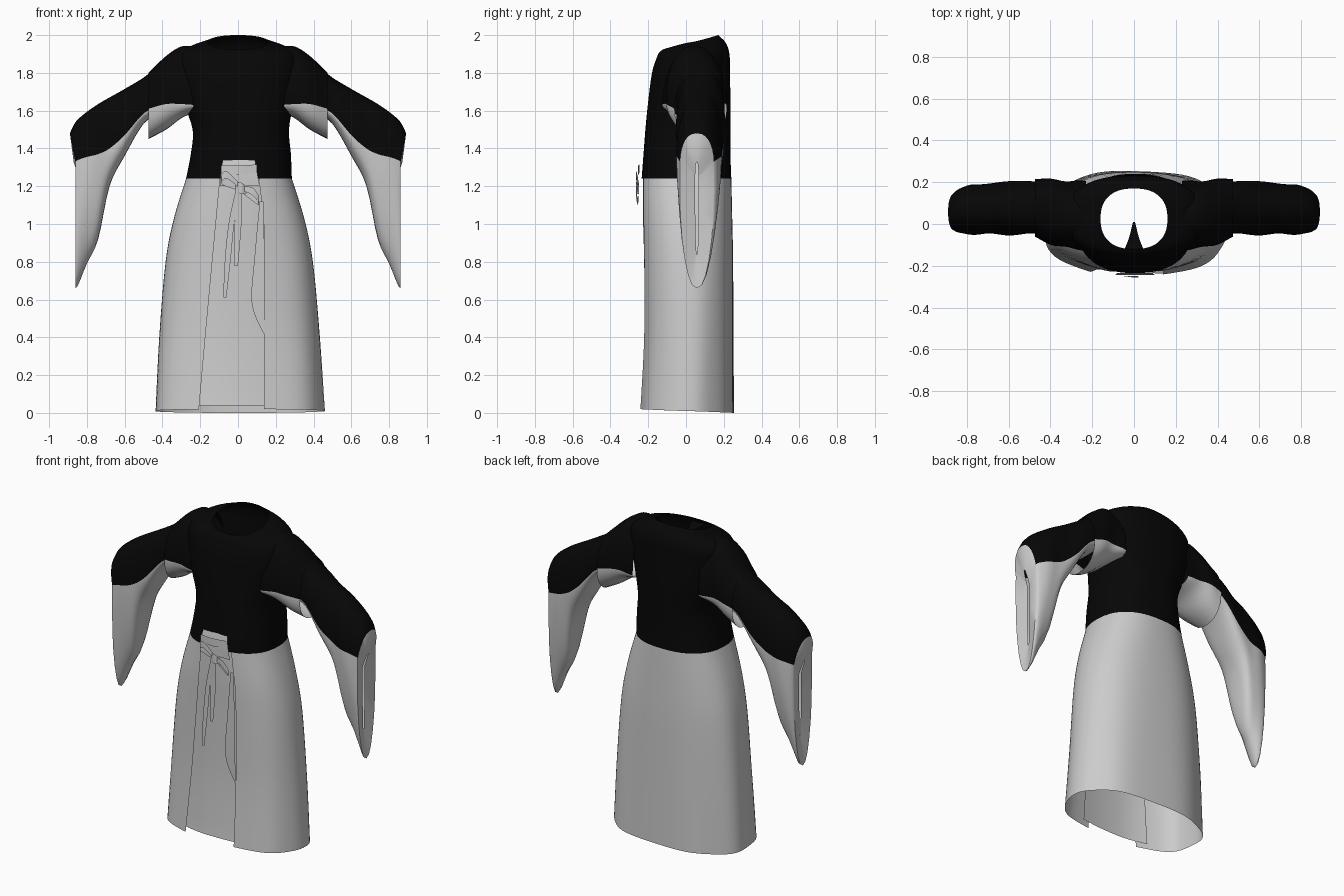
import bpy, bmesh, math
from mathutils import Vector

cube = bpy.data.objects.get("Cube")
if cube:
    bpy.data.objects.remove(cube, do_unlink=True)


def material(name, rgb):
    m = bpy.data.materials.new(name)
    m.use_nodes = True
    m.diffuse_color = (*rgb, 1)
    m.node_tree.nodes["Principled BSDF"].inputs["Base Color"].default_value = (*rgb, 1)
    return m


BLACK = material("black cloth", (0.002, 0.002, 0.002))
GREY = material("pale grey cloth", (0.6, 0.6, 0.6))


def spline(rows, steps):
    """Smooth interpolation through rows of numbers."""
    out = []
    for i in range(len(rows) - 1):
        a, b = rows[max(i - 1, 0)], rows[i]
        c, d = rows[i + 1], rows[min(i + 2, len(rows) - 1)]
        for s in range(steps):
            t = s / steps
            out.append([0.5 * (2 * q + (r - p) * t + (2 * p - 5 * q + 4 * r - u) * t * t
                               + (3 * q - p - 3 * r + u) * t ** 3)
                        for p, q, r, u in zip(a, b, c, d)])
    out.append(list(rows[-1]))
    return out


def sheet(name, grid, closed=False, is_grey=lambda i, j: True):
    """Cloth surface from a grid of points, coloured by row and column."""
    bm = bmesh.new()
    vs = [[bm.verts.new(p) for p in row] for row in grid]
    n = len(grid[0])
    for i in range(len(grid) - 1):
        for j in range(n if closed else n - 1):
            k = (j + 1) % n
            f = bm.faces.new((vs[i][j], vs[i][k], vs[i + 1][k], vs[i + 1][j]))
            f.material_index = int(is_grey(i, j))
    bmesh.ops.recalc_face_normals(bm, faces=bm.faces)
    me = bpy.data.meshes.new(name)
    bm.to_mesh(me)
    bm.free()
    me.materials.append(BLACK)
    me.materials.append(GREY)
    me.shade_smooth()
    me.set_sharp_from_angle(angle=math.radians(50))
    ob = bpy.data.objects.new(name, me)
    bpy.context.collection.objects.link(ob)
    return ob


POWER = 2.4


def body_point(row, a, inset=0.0):
    zf, zb, xl, xr, yf, yb = row
    c, s = math.cos(a), math.sin(a)
    cx, rx = (xl + xr) / 2, (xr - xl) / 2
    cy, ry = (yf + yb) / 2, (yb - yf) / 2 - inset
    fold = 1 + 0.014 * math.sin(7 * a + 1) * max(0, 1 - zf / 1.2)
    x = cx + rx * math.copysign(abs(c) ** (2 / POWER), c) * fold
    y = cy + ry * math.copysign(abs(s) ** (2 / POWER), s) * fold
    return x, y, zf + (zb - zf) * (s + 1) / 2


def front_angle(row, x):
    """Angle on the front half of a body ring where it reaches x."""
    cx, rx = (row[2] + row[3]) / 2, (row[3] - row[2]) / 2
    t = (x - cx) / rx
    return -math.acos(math.copysign(abs(t) ** (POWER / 2), t))


# Body rings: front z, back z, right x, left x, front y, back y
WAIST = (1.24, 1.24, -0.275, 0.285, -0.235, 0.24)
skirt_rows = spline([
    (0.02, 0.0, -0.44, 0.455, -0.25, 0.255),
    (0.4, 0.4, -0.42, 0.43, -0.23, 0.252),
    (0.8, 0.8, -0.385, 0.395, -0.23, 0.25),
    (1.03, 1.03, -0.34, 0.35, -0.235, 0.245), WAIST], 5)
bodice_rows = spline([
    WAIST,
    (1.37, 1.37, -0.25, 0.28, -0.225, 0.235),
    (1.5, 1.5, -0.24, 0.27, -0.215, 0.235),
    (1.65, 1.65, -0.29, 0.295, -0.2, 0.235),
    (1.8, 1.8, -0.32, 0.32, -0.18, 0.233),
    (1.88, 1.9, -0.32, 0.32, -0.155, 0.23),
    (1.91, 1.96, -0.26, 0.26, -0.14, 0.21),
    (1.925, 2.0, -0.16, 0.16, -0.12, 0.17)], 4)

# Bodice with open neck
SEG = 64
sheet("bodice", [[body_point(r, 2 * math.pi * j / SEG) for j in range(SEG)]
                 for r in bodice_rows], True, lambda i, j: False)

# Skirt wrapped round the back, open at the front over an inner panel
wrap, panel = [], []
for r in skirt_rows:
    t = r[0] / WAIST[0]
    left = front_angle(r, 0.14 - 0.03 * max(0, t - 0.8) * 5)
    right = front_angle(r, -0.21 + 0.115 * t)
    span = right + 2 * math.pi - left
    wrap.append([body_point(r, left + span * j / SEG) for j in range(SEG + 1)])
    a, b = right - 0.15, left + 0.15
    pr = [max(r[0], 0.04), max(r[1], 0.04)] + r[2:]
    panel.append([body_point(pr, a + (b - a) * j / 10, 0.025) for j in range(11)])
sheet("skirt", wrap)
sheet("inner_skirt_panel", panel)

# Sleeves: x, top z, colour border z, bottom z, front y, back y, tilt of ring
upper = [(0.23, 1.94, 1.63, 1.59, -0.12, 0.2, 0),
         (0.3, 1.94, 1.635, 1.56, -0.12, 0.21, 0),
         (0.38, 1.89, 1.635, 1.5, -0.1, 0.21, 0),
         (0.475, 1.8, 1.61, 1.45, -0.065, 0.22, 0)]
lower = [(0.42, 1.84, 1.62, 1.58, -0.05, 0.2, 0),
         (0.5, 1.775, 1.585, 1.53, -0.05, 0.21, 0),
         (0.6, 1.715, 1.47, 1.36, -0.05, 0.2, 0),
         (0.68, 1.67, 1.4, 1.2, -0.05, 0.2, 0),
         (0.74, 1.635, 1.37, 0.92, -0.05, 0.19, 0),
         (0.8, 1.59, 1.355, 0.79, -0.045, 0.18, 0.005),
         (0.845, 1.54, 1.34, 0.68, -0.04, 0.165, 0.015),
         (0.86, 1.48, 1.33, 0.66, -0.035, 0.15, 0.03)]
HALF = 14


def sleeve_ring(row, side):
    x, zt, zb, zl, yf, yb, tilt = row
    ring = []
    for j in range(2 * HALF):
        a = math.pi * j / HALF
        c, s = math.cos(a), math.sin(a)
        z = zb + s * ((zt - zb) if s > 0 else (zb - zl))
        crease = 1 + 0.04 * math.sin(38 * x + 7 * z)
        y = (yf + yb) / 2 + (yb - yf) / 2 * crease * math.copysign(abs(c) ** 0.85, c)
        ring.append((side * (x + tilt * max(s, 0)), y, z))
    return ring


def below_border(i, j):
    return j >= HALF


for side, label in ((1, "left"), (-1, "right")):
    sheet(label + "_upper_sleeve", [sleeve_ring(r, side) for r in spline(upper, 5)],
          True, below_border)
    rings = [sleeve_ring(r, side) for r in spline(lower, 4)]
    last = len(rings) - 1
    # Pale lining closes the sleeve mouth, set slightly inwards
    rings.append([(x - side * 0.02, 0.0575 + (y - 0.0575) * 0.1, 1.1 + (z - 1.1) * 0.6)
                  for x, y, z in rings[-1]])
    sheet(label + "_hanging_sleeve", rings, True,
          lambda i, j: i >= last or below_border(i, j))


def ribbon(name, path, across=(1, 0, 0), grey=True):
    """Flat strip along x, y, z, half width points."""
    d = Vector(across)
    grid = [[Vector(p[:3]) - d * p[3], Vector(p[:3]) + d * p[3]] for p in spline(path, 6)]
    return sheet(name, grid, False, lambda i, j: grey)


# Sash front, bow and hanging ties
ribbon("sash_front", [(0.005, -0.234, 1.34, 0.085), (0.005, -0.244, 1.28, 0.095),
                      (0.01, -0.245, 1.2, 0.105)])
ribbon("sash_band", [(-0.09, -0.247, 1.29, 0.02), (0, -0.253, 1.285, 0.025),
                     (0.1, -0.246, 1.295, 0.02)], (0, 0, 1))
ribbon("bow_knot", [(-0.015, -0.25, 1.2, 0.02), (0.015, -0.265, 1.19, 0.03),
                    (0.045, -0.25, 1.18, 0.02)], (0, 0, 1))
ribbon("bow_right_loop", [(0.01, -0.255, 1.2, 0.012), (-0.06, -0.265, 1.26, 0.02),
                          (-0.085, -0.255, 1.23, 0.02), (0, -0.25, 1.19, 0.012)], (0, 0, 1))
ribbon("bow_left_loop", [(0.02, -0.255, 1.19, 0.012), (0.08, -0.265, 1.17, 0.02),
                         (0.11, -0.255, 1.12, 0.02), (0.03, -0.25, 1.17, 0.012)], (0, 0, 1))
ribbon("center_tie", [(0.01, -0.255, 1.19, 0.012), (0, -0.25, 1.0, 0.018),
                      (-0.01, -0.25, 0.78, 0.01)])
ribbon("right_tie", [(0, -0.255, 1.18, 0.012), (-0.035, -0.25, 1.0, 0.015),
                     (-0.055, -0.25, 0.8, 0.015), (-0.07, -0.25, 0.61, 0.008)])
ribbon("front_flap", [(0.125, -0.238, 1.12, 0.01), (0.115, -0.234, 0.85, 0.025),
                      (0.107, -0.23, 0.58, 0.034), (0.138, -0.225, 0.42, 0.003)])

# Collar fold turned into the neck opening
ribbon("collar_fold", [(0, -0.13, 1.9, 0.05), (0, -0.07, 1.89, 0.025),
                       (0, 0.01, 1.88, 0.005)], grey=False)
